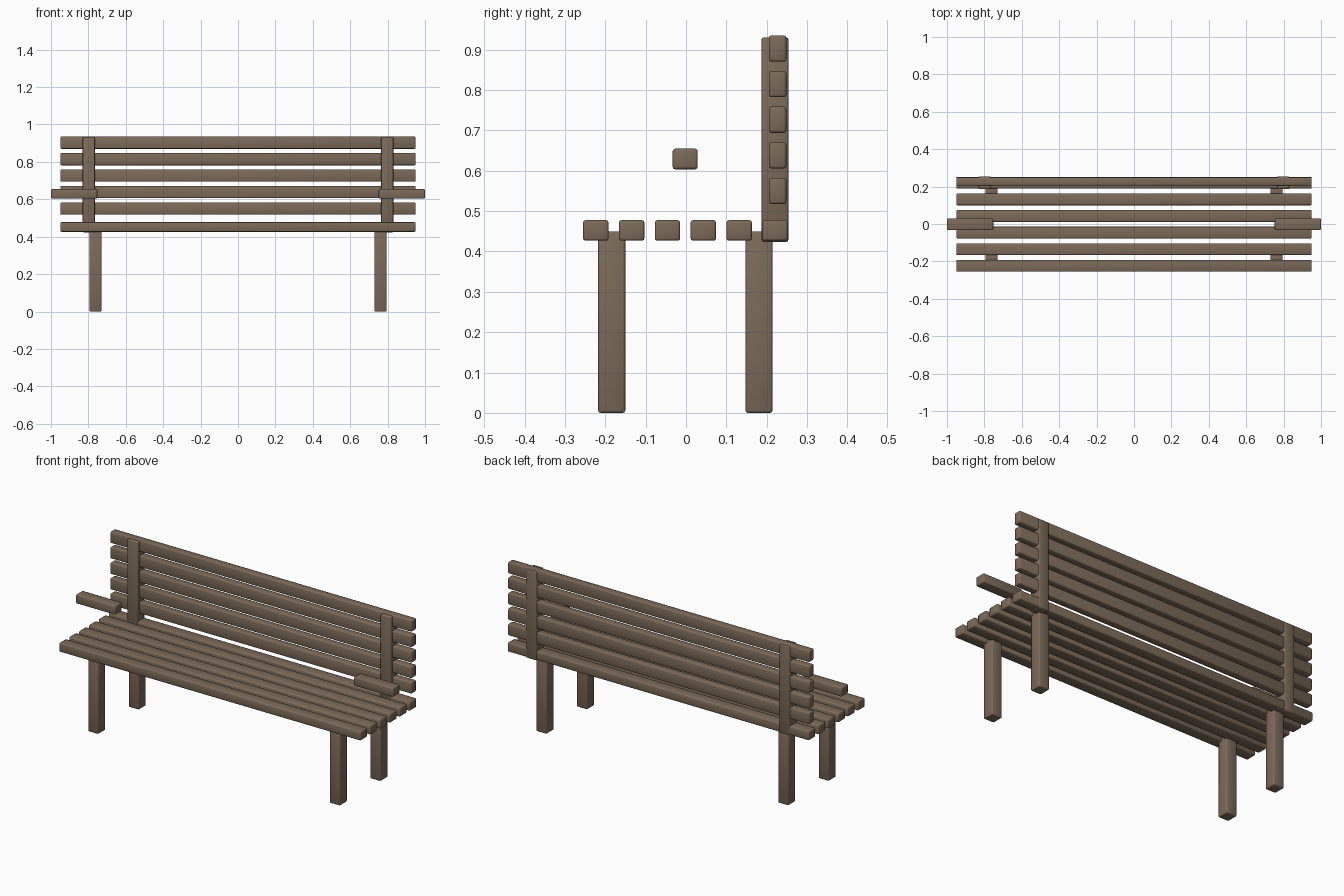
import bpy
import bmesh
from mathutils import Vector

if "Cube" in bpy.data.objects:
    bpy.data.objects.remove(bpy.data.objects["Cube"])

wood = bpy.data.materials.new("weathered brown wood")
wood.diffuse_color = (0.2, 0.145, 0.1, 1.0)
wood.use_nodes = True
wood.node_tree.nodes["Principled BSDF"].inputs["Base Color"].default_value = wood.diffuse_color


def beam(name, center, size, bevel=0.006):
    """Rounded timber: a box with softened edges and smooth shading."""
    bm = bmesh.new()
    bmesh.ops.create_cube(bm, size=1.0)
    bmesh.ops.scale(bm, vec=Vector(size), verts=bm.verts)
    bmesh.ops.bevel(bm, geom=bm.edges[:], offset=bevel, segments=2,
                    profile=0.5, affect='EDGES')
    for f in bm.faces:
        f.smooth = True
    mesh = bpy.data.meshes.new(name)
    bm.to_mesh(mesh)
    bm.free()
    mesh.materials.append(wood)
    obj = bpy.data.objects.new(name, mesh)
    obj.location = center
    bpy.context.collection.objects.link(obj)
    return obj


# Six seat slats, front to back
for i in range(6):
    beam(f"seat_slat_{i + 1}", (0, -0.2235 + 0.0888 * i, 0.452), (1.9, 0.063, 0.051))

# Five back slats, bottom to top
for i in range(5):
    beam(f"back_slat_{i + 1}", (0, 0.227, 0.55 + 0.0882 * i), (1.9, 0.043, 0.065))

# Parts that repeat on the left and right
for side, s in (("left", -1), ("right", 1)):
    beam(f"{side}_front_leg", (s * 0.762, -0.184, 0.225), (0.065, 0.067, 0.45))
    beam(f"{side}_back_leg", (s * 0.762, 0.181, 0.225), (0.065, 0.067, 0.45))
    beam(f"{side}_back_post", (s * 0.798, 0.2205, 0.677), (0.065, 0.067, 0.507))
    beam(f"{side}_armrest", (s * 0.876, -0.002, 0.629), (0.248, 0.062, 0.051))
